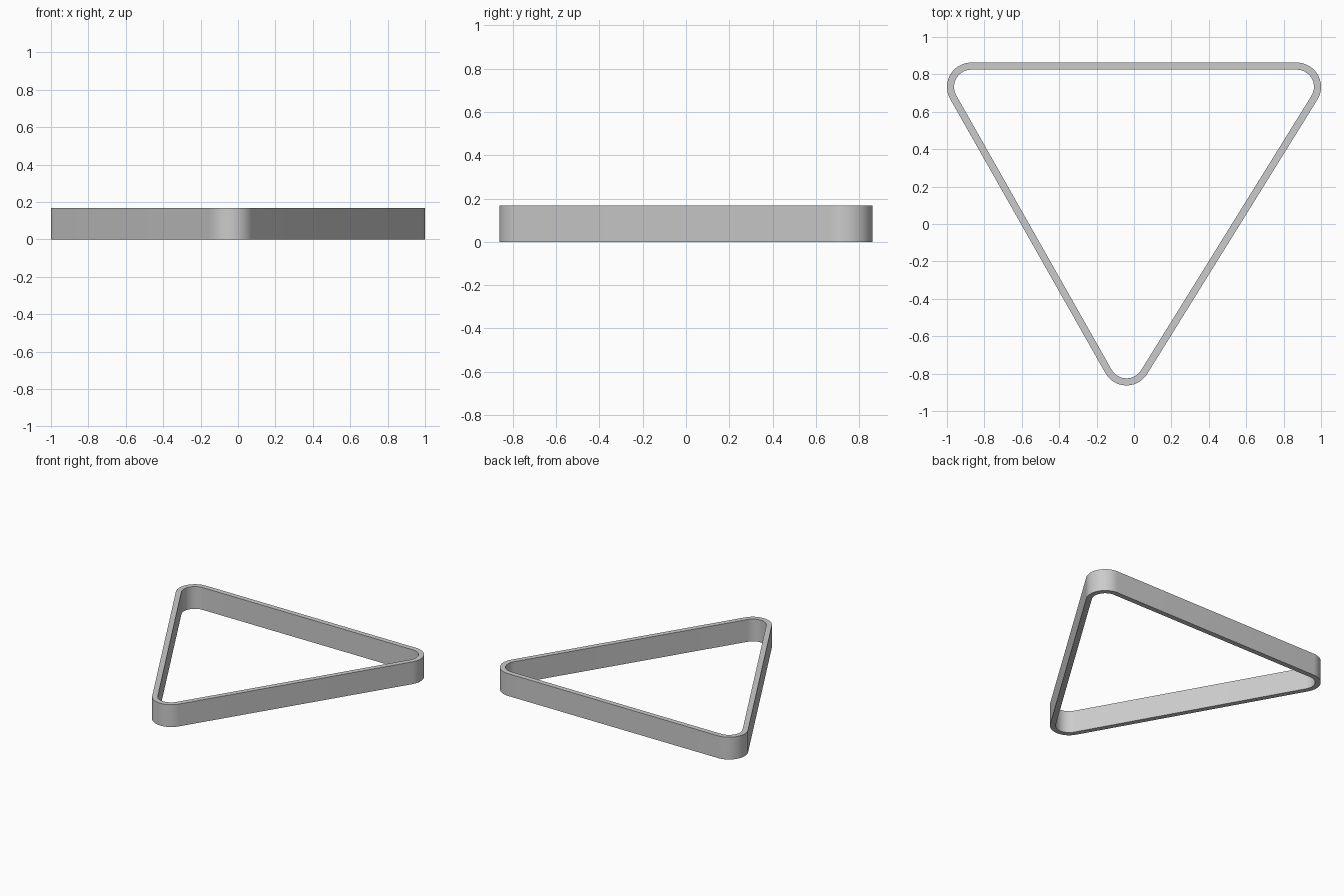
import bpy, bmesh, math
from mathutils import Vector

if "Cube" in bpy.data.objects:
    bpy.data.objects.remove(bpy.data.objects["Cube"])

HEIGHT, OUTER_R, WALL, STEPS = 0.167, 0.13, 0.038, 24
# Corner arc centres, counter-clockwise
CENTRES = [Vector(c) for c in ((0.87, 0.733), (-0.87, 0.733), (-0.04, -0.733))]


def rounded_outline(radius):
    """Outline made of an arc round each corner centre."""
    pts = []
    for i, c in enumerate(CENTRES):
        d_in = c - CENTRES[i - 1]
        d_out = CENTRES[(i + 1) % 3] - c
        start = math.atan2(d_in.y, d_in.x) - math.pi / 2
        end = math.atan2(d_out.y, d_out.x) - math.pi / 2
        sweep = (end - start) % math.tau
        for s in range(STEPS + 1):
            a = start + sweep * s / STEPS
            pts.append((c.x + radius * math.cos(a), c.y + radius * math.sin(a)))
    return pts


# Four rings: outer bottom, outer top, inner top, inner bottom
bm = bmesh.new()
outer, inner = rounded_outline(OUTER_R), rounded_outline(OUTER_R - WALL)
rings = [[bm.verts.new((x, y, z)) for x, y in outline]
         for outline, z in ((outer, 0), (outer, HEIGHT), (inner, HEIGHT), (inner, 0))]

# Join the rings into a closed rectangular band
n = len(outer)
for r in range(4):
    a, b = rings[r], rings[(r + 1) % 4]
    for i in range(n):
        j = (i + 1) % n
        bm.faces.new((a[i], a[j], b[j], b[i]))
bmesh.ops.recalc_face_normals(bm, faces=bm.faces)

mesh = bpy.data.meshes.new("triangle_rack")
bm.to_mesh(mesh)
bm.free()
rack = bpy.data.objects.new("triangle_rack", mesh)
bpy.context.collection.objects.link(rack)

# Smooth corners, crisp rims
bpy.context.view_layer.objects.active = rack
rack.select_set(True)
bpy.ops.object.shade_smooth_by_angle(angle=math.radians(30))
